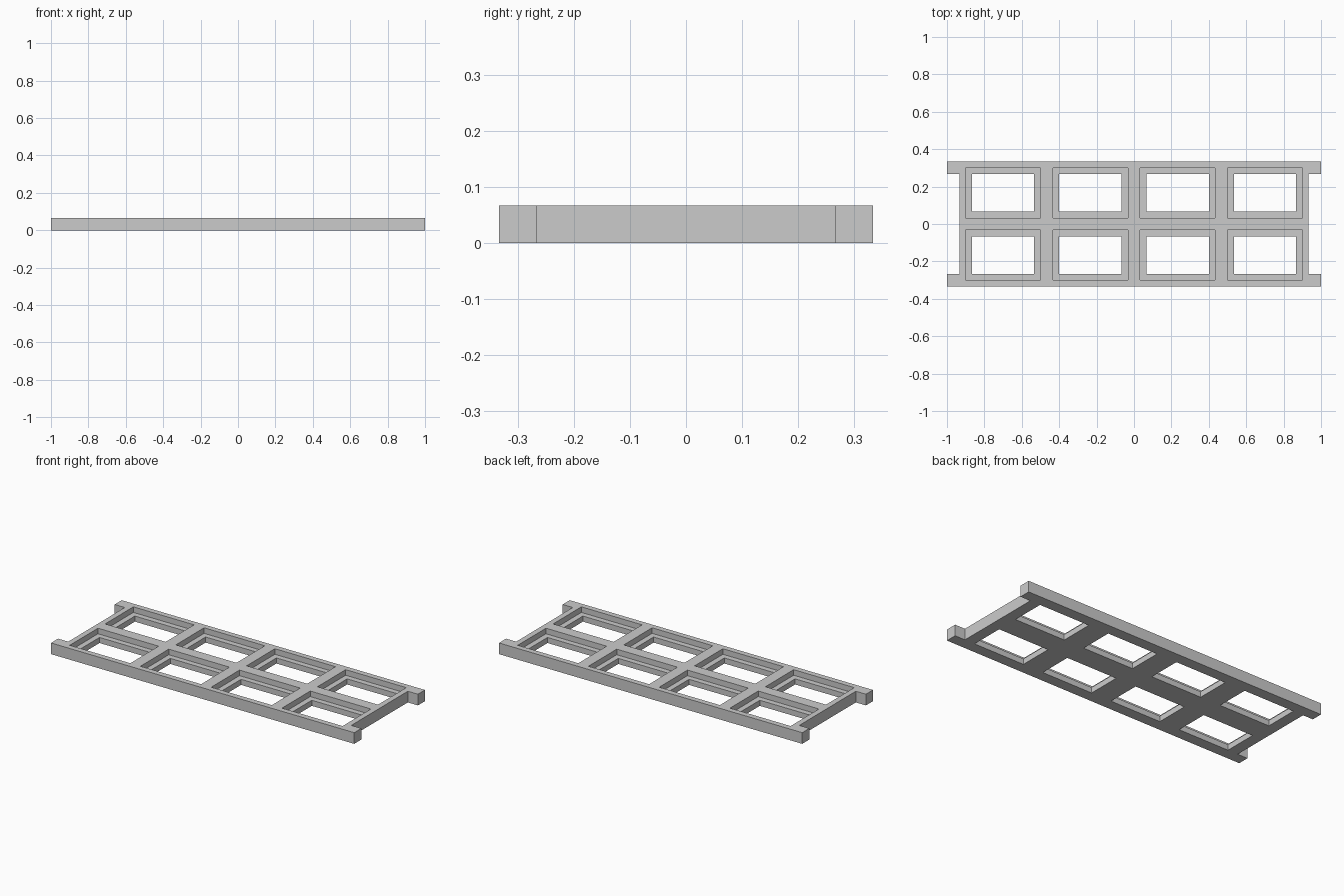
import bpy
import bmesh
from mathutils import Vector

if "Cube" in bpy.data.objects:
    bpy.data.objects.remove(bpy.data.objects["Cube"], do_unlink=True)

UNIT = 1 / 30      # every bar and ledge falls on this lattice
HALF_X = [1, 2, 12, 13, 15, 16, 26, 27, 28, 30]
HALF_Y = [1, 2, 8, 9, 10]


def mirrored(values):
    return [-v for v in reversed(values)] + values


def height(x, y):
    """Number of solid layers at a point: 0 open, 1 ledge, 2 full bar."""
    x, y = abs(x), abs(y)
    if x > 28:                                   # rail ends beyond the frame
        return 2 if y > 8 else 0
    for inner, outer in ((1, 13), (15, 27)):     # stepped window pockets
        if inner < x < outer and 1 < y < 9:
            opening = inner + 1 < x < outer - 1 and 2 < y < 8
            return 0 if opening else 1
    return 2


xs, ys = mirrored(HALF_X), mirrored(HALF_Y)
solid = {}
for i in range(len(xs) - 1):
    for j in range(len(ys) - 1):
        levels = height((xs[i] + xs[i + 1]) / 2, (ys[j] + ys[j + 1]) / 2)
        for k in range(levels):
            solid[i, j, k] = True

# Skin the solid cells, leaving out the faces between neighbours
bm = bmesh.new()
corners = {}


def corner(index):
    key = tuple(index)
    if key not in corners:
        i, j, k = key
        corners[key] = bm.verts.new(Vector((xs[i], ys[j], k)) * UNIT)
    return corners[key]


for cell in solid:
    for axis in range(3):
        u, v = (axis + 1) % 3, (axis + 2) % 3
        for side in (0, 1):
            neighbour = list(cell)
            neighbour[axis] += 2 * side - 1
            if tuple(neighbour) in solid:
                continue
            loop = []
            for du, dv in ((0, 0), (1, 0), (1, 1), (0, 1)):
                index = list(cell)
                index[axis] += side
                index[u] += du
                index[v] += dv
                loop.append(corner(index))
            bm.faces.new(loop if side else loop[::-1])

mesh = bpy.data.meshes.new("window_frame")
bm.to_mesh(mesh)
bm.free()
frame = bpy.data.objects.new("window_frame", mesh)
bpy.context.collection.objects.link(frame)

# Plain grey finish
grey = bpy.data.materials.new("plain_grey")
grey.use_nodes = True
colour = (0.6, 0.6, 0.6, 1)
grey.diffuse_color = colour
grey.node_tree.nodes["Principled BSDF"].inputs["Base Color"].default_value = colour
mesh.materials.append(grey)
